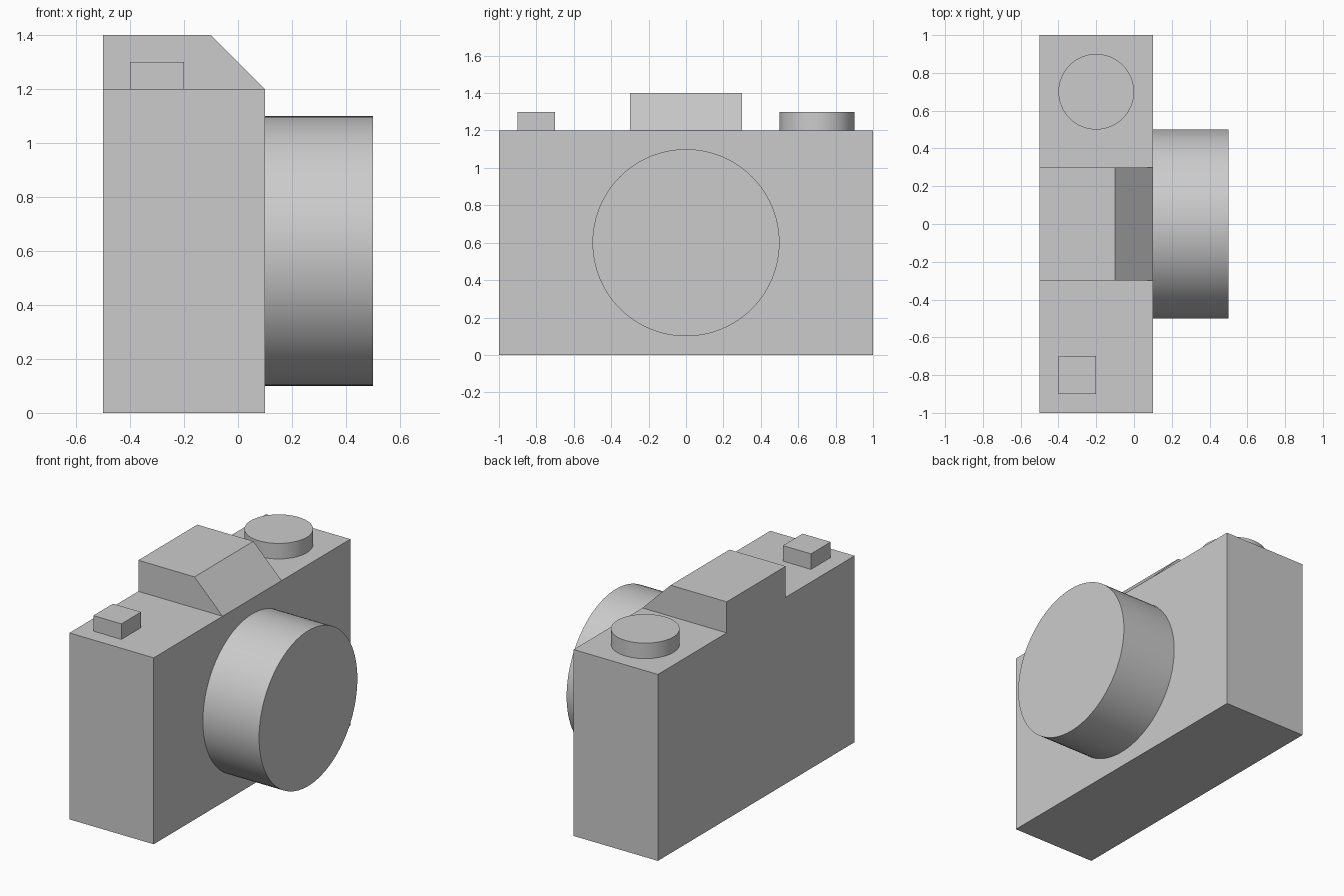
import bpy, bmesh, math
from mathutils import Matrix, Vector

default = bpy.data.objects.get("Cube")
if default:
    bpy.data.objects.remove(default, do_unlink=True)

# Single neutral finish
GREY = (0.6, 0.6, 0.6, 1.0)
grey = bpy.data.materials.new("light grey")
grey.use_nodes = True
grey.diffuse_color = GREY
grey.node_tree.nodes["Principled BSDF"].inputs["Base Color"].default_value = GREY


def finish(name, bm):
    bmesh.ops.recalc_face_normals(bm, faces=bm.faces)
    mesh = bpy.data.meshes.new(name)
    bm.to_mesh(mesh)
    bm.free()
    mesh.materials.append(grey)
    obj = bpy.data.objects.new(name, mesh)
    bpy.context.collection.objects.link(obj)
    return obj


def prism(name, profile, y0, y1):
    """Extrude an x-z profile along y."""
    bm = bmesh.new()
    face = bm.faces.new([bm.verts.new((x, y0, z)) for x, z in profile])
    ext = bmesh.ops.extrude_face_region(bm, geom=[face])
    verts = [v for v in ext["geom"] if isinstance(v, bmesh.types.BMVert)]
    bmesh.ops.translate(bm, verts=verts, vec=(0, y1 - y0, 0))
    return finish(name, bm)


def box(name, x0, x1, y0, y1, z0, z1):
    return prism(name, [(x0, z0), (x1, z0), (x1, z1), (x0, z1)], y0, y1)


def cylinder(name, center, radius, depth, axis="Z"):
    turn = Matrix.Rotation(math.pi / 2, 4, "Y") if axis == "X" else Matrix()
    bm = bmesh.new()
    bmesh.ops.create_cone(bm, cap_ends=True, segments=96, radius1=radius,
                          radius2=radius, depth=depth,
                          matrix=Matrix.Translation(Vector(center)) @ turn)
    obj = finish(name, bm)
    bpy.ops.object.select_all(action="DESELECT")
    obj.select_set(True)
    bpy.context.view_layer.objects.active = obj
    bpy.ops.object.shade_smooth_by_angle(angle=math.radians(30))
    return obj


# Camera body, facing +x
box("body", -0.5, 0.1, -1, 1, 0, 1.2)

# Viewfinder hump with sloped front
prism("viewfinder_hump", [(-0.5, 1.2), (0.1, 1.2), (-0.1, 1.4), (-0.5, 1.4)], -0.3, 0.3)

# Lens barrel
cylinder("lens", (0.3, 0, 0.6), 0.5, 0.4, axis="X")

# Top controls
box("shutter_button", -0.4, -0.2, -0.9, -0.7, 1.2, 1.3)
cylinder("dial", (-0.2, 0.7, 1.25), 0.2, 0.1)
